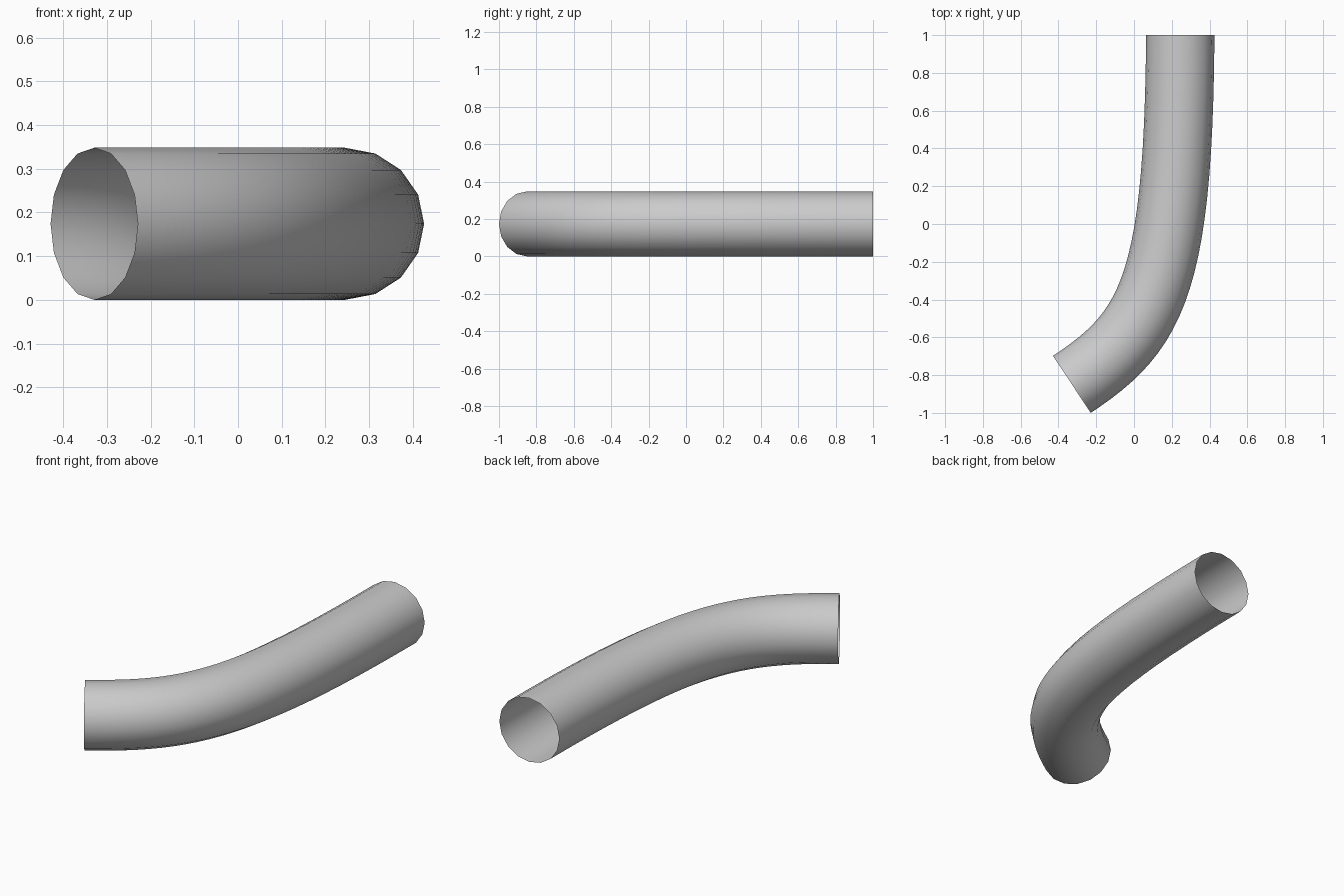
import bpy, bmesh, math
from mathutils import Vector
from mathutils.geometry import interpolate_bezier

if "Cube" in bpy.data.objects:
    bpy.data.objects.remove(bpy.data.objects["Cube"])

SIDES, RINGS = 16, 24
HALF_W, HALF_H = 0.181, 0.174

# Centre line of the bend: cubic curve in the ground plane
p0, p1, p2, p3 = [Vector((x, y, HALF_H)) for x, y in
                  ((-0.329, -0.849), (0.088, -0.573), (0.236, -0.34), (0.245, 1.0))]
path = interpolate_bezier(p0, p1, p2, p3, RINGS)

# Open-ended tube: one slightly oval ring per path point, bridged with quads
bm = bmesh.new()
rings = []
for i, c in enumerate(path):
    if i == 0:
        t = p1 - p0
    elif i == RINGS - 1:
        t = Vector((0, 1, 0))
    else:
        t = path[i + 1] - path[i - 1]
    t.normalize()
    side = Vector((t.y, -t.x, 0))
    ring = []
    for k in range(SIDES):
        a = 2 * math.pi * k / SIDES
        ring.append(bm.verts.new(c + side * HALF_W * math.cos(a)
                                 + Vector((0, 0, HALF_H * math.sin(a)))))
    rings.append(ring)
for a, b in zip(rings, rings[1:]):
    for k in range(SIDES):
        n = (k + 1) % SIDES
        bm.faces.new((a[k], a[n], b[n], b[k])).smooth = True
bmesh.ops.recalc_face_normals(bm, faces=bm.faces)

# Make sure the normals point outward
f = max(bm.faces, key=lambda f: f.calc_center_median().z)
if f.normal.z < 0:
    bmesh.ops.reverse_faces(bm, faces=bm.faces)

mesh = bpy.data.meshes.new("bent_pipe")
bm.to_mesh(mesh)
bm.free()
bpy.context.collection.objects.link(bpy.data.objects.new("bent_pipe", mesh))
